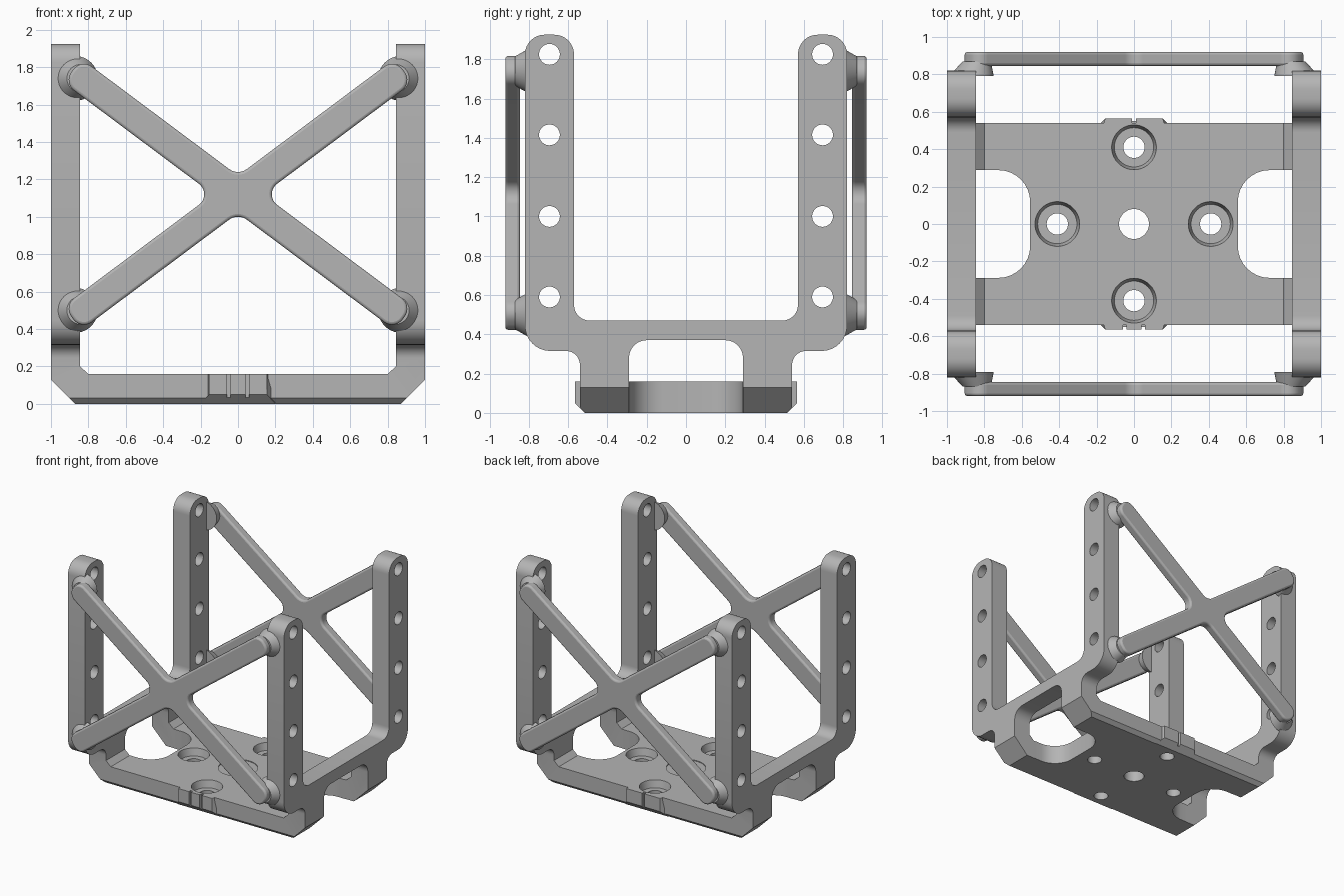
import bpy, bmesh, math
from mathutils import Vector

if "Cube" in bpy.data.objects:
    bpy.data.objects.remove(bpy.data.objects["Cube"], do_unlink=True)

GREY = (0.46, 0.46, 0.46, 1)
mat = bpy.data.materials.new("plain grey")
mat.use_nodes = True
mat.diffuse_color = GREY
mat.node_tree.nodes["Principled BSDF"].inputs["Base Color"].default_value = GREY


def rounded(points, steps=8):
    """Polygon from (a, b) or (a, b, radius) corners, rounding where asked."""
    out = []
    n = len(points)
    for i, p in enumerate(points):
        c = Vector(p[:2])
        if len(p) < 3:
            out.append(c)
            continue
        u = (Vector(points[i - 1][:2]) - c).normalized()
        v = (Vector(points[(i + 1) % n][:2]) - c).normalized()
        half = u.angle(v) / 2
        centre = c + (u + v).normalized() * p[2] / math.sin(half)
        start = c + u * p[2] / math.tan(half) - centre
        end = c + v * p[2] / math.tan(half) - centre
        sweep = math.pi - 2 * half
        for k in range(steps + 1):
            t = k / steps
            arc = start * math.sin((1 - t) * sweep) + end * math.sin(t * sweep)
            out.append(centre + arc / math.sin(sweep))
    return out


def mirrored(half):
    """Close a half outline by reflecting it in the first coordinate."""
    return half + [(-p[0], *p[1:]) for p in reversed(half)]


def circle(a, b, r, n=40):
    return [Vector((a + r * math.cos(2 * math.pi * k / n),
                    b + r * math.sin(2 * math.pi * k / n))) for k in range(n)]


def prism(name, axis, lo, hi, pts, top=None):
    """Extrude an outline along an axis; top is an optional different end."""
    place = {"x": lambda p, t: (t, p[0], p[1]),
             "y": lambda p, t: (p[0], t, p[1]),
             "z": lambda p, t: (p[0], p[1], t)}[axis]
    bm = bmesh.new()
    a = [bm.verts.new(place(p, lo)) for p in pts]
    b = [bm.verts.new(place(p, hi)) for p in (top or pts)]
    bm.faces.new(a)
    bm.faces.new(b)
    for i in range(len(a)):
        j = (i + 1) % len(a)
        bm.faces.new((a[i], a[j], b[j], b[i]))
    bmesh.ops.recalc_face_normals(bm, faces=bm.faces[:])
    mesh = bpy.data.meshes.new(name)
    bm.to_mesh(mesh)
    bm.free()
    mesh.materials.append(mat)
    ob = bpy.data.objects.new(name, mesh)
    bpy.context.collection.objects.link(ob)
    return ob


def activate(ob):
    bpy.ops.object.select_all(action="DESELECT")
    ob.select_set(True)
    bpy.context.view_layer.objects.active = ob


def combine(ob, other, operation):
    activate(ob)
    mod = ob.modifiers.new("combine", "BOOLEAN")
    mod.operation, mod.solver, mod.object = operation, "EXACT", other
    bpy.ops.object.modifier_apply(modifier=mod.name)
    bpy.data.objects.remove(other, do_unlink=True)


def smooth(ob):
    activate(ob)
    bpy.ops.object.shade_smooth_by_angle(angle=math.radians(30))


# Frame: channel seen from the front, trimmed to the forked side outline
channel = [(0.87, 0), (1, 0.13), (1, 2.1), (0.845, 2.1), (0.845, 0.2), (0.8, 0.16)]
side = [(0.51, 0), (0.54, 0.03), (0.54, 0.315, 0.07), (0.82, 0.315, 0.13),
        (0.82, 1.925, 0.1), (0.57, 1.925, 0.1), (0.57, 0.47, 0.08)]
frame = prism("frame", "y", -1, 1, mirrored(channel))
combine(frame, prism("side_outline", "x", -1.2, 1.2, rounded(mirrored(side))), "INTERSECT")

# Thickened lips at the middle of the front and back edges
for s in (-1, 1):
    lip = prism("lip", "x", -0.2, 0.2, [(s * 0.4, 0.16), (s * 0.565, 0.16),
                (s * 0.565, 0.05), (s * 0.515, 0), (s * 0.4, 0)])
    for v in lip.data.vertices:
        if abs(v.co.y) > 0.55:
            v.co.x *= 0.77
    combine(frame, lip, "UNION")

# Alignment notches: two at the front, one at the back
for x, s in ((-0.05, -1), (0.05, -1), (0, 1)):
    combine(frame, prism("notch", "z", 0.035, 0.3,
            [(x - 0.01, s * 0.54), (x + 0.01, s * 0.54),
             (x + 0.01, s * 0.7), (x - 0.01, s * 0.7)]), "DIFFERENCE")

# Side openings: arched through the wall, rounded pocket in the floor
arch = [(0.29, -0.1), (0.29, 0.37, 0.09)]
for s in (-1, 1):
    combine(frame, prism("arch", "x", s * 0.79, s * 1.1, rounded(mirrored(arch))), "DIFFERENCE")
    pocket = [(s * 0.9, -0.288), (s * 0.555, -0.288, 0.17),
              (s * 0.555, 0.288, 0.17), (s * 0.9, 0.288)]
    combine(frame, prism("pocket", "z", -0.1, 0.27, rounded(pocket)), "DIFFERENCE")

# Floor holes: four counterbored screws around a wide centre bore
for x, y in ((0.41, 0), (-0.41, 0), (0, 0.41), (0, -0.41)):
    combine(frame, prism("bore", "z", 0.1, 0.161, circle(x, y, 0.105),
            circle(x, y, 0.12)), "DIFFERENCE")
    combine(frame, prism("hole", "z", -0.1, 0.3, circle(x, y, 0.057)), "DIFFERENCE")
combine(frame, prism("ring", "z", 0.154, 0.3, circle(0, 0, 0.15)), "DIFFERENCE")
combine(frame, prism("centre", "z", -0.1, 0.3, circle(0, 0, 0.08)), "DIFFERENCE")

# Cross holes through the posts
for y in (-0.695, 0.695):
    for z in (0.59, 1.0, 1.415, 1.825):
        combine(frame, prism("post_hole", "x", -1.2, 1.2, circle(y, z, 0.053, 32)), "DIFFERENCE")
smooth(frame)

# Cross braces with filleted crotches and rounded ends
MID, HW, REACH = 1.12, 0.08, 1.105
angle = math.atan2(0.62, 0.83)
d = Vector((math.cos(angle), math.sin(angle)))
nrm = Vector((-d.y, d.x))
low, high = d * REACH - nrm * HW, d * REACH + nrm * HW
cross = [(0, HW / d.x, 0.08), (*high, 0.07), (*low, 0.07), (HW / d.y, 0, 0.07),
         (low.x, -low.y, 0.07), (high.x, -high.y, 0.07), (0, -HW / d.x, 0.08),
         (-high.x, -high.y, 0.07), (-low.x, -low.y, 0.07), (-HW / d.y, 0, 0.07),
         (-low.x, low.y, 0.07), (-high.x, high.y, 0.07)]
outline = [p + Vector((0, MID)) for p in rounded(cross)]
for s, label in ((-1, "front"), (1, "back")):
    brace = prism(label + "_brace", "y", s * 0.845, s * 0.92, outline)
    bevel = brace.modifiers.new("soft_edges", "BEVEL")
    bevel.width, bevel.segments, bevel.limit_method = 0.015, 3, "ANGLE"
    bevel.angle_limit = math.radians(60)
    smooth(brace)
    # Flared pads joining the brace ends to the posts
    for sx, side_name in ((-1, "right"), (1, "left")):
        for z, level in ((0.5, "lower"), (1.74, "upper")):
            pad = prism(f"{label}_{side_name}_{level}_pad", "y", s * 0.79, s * 0.87,
                        circle(sx * 0.87, z, 0.12), circle(sx * 0.84, z, 0.075))
            smooth(pad)
